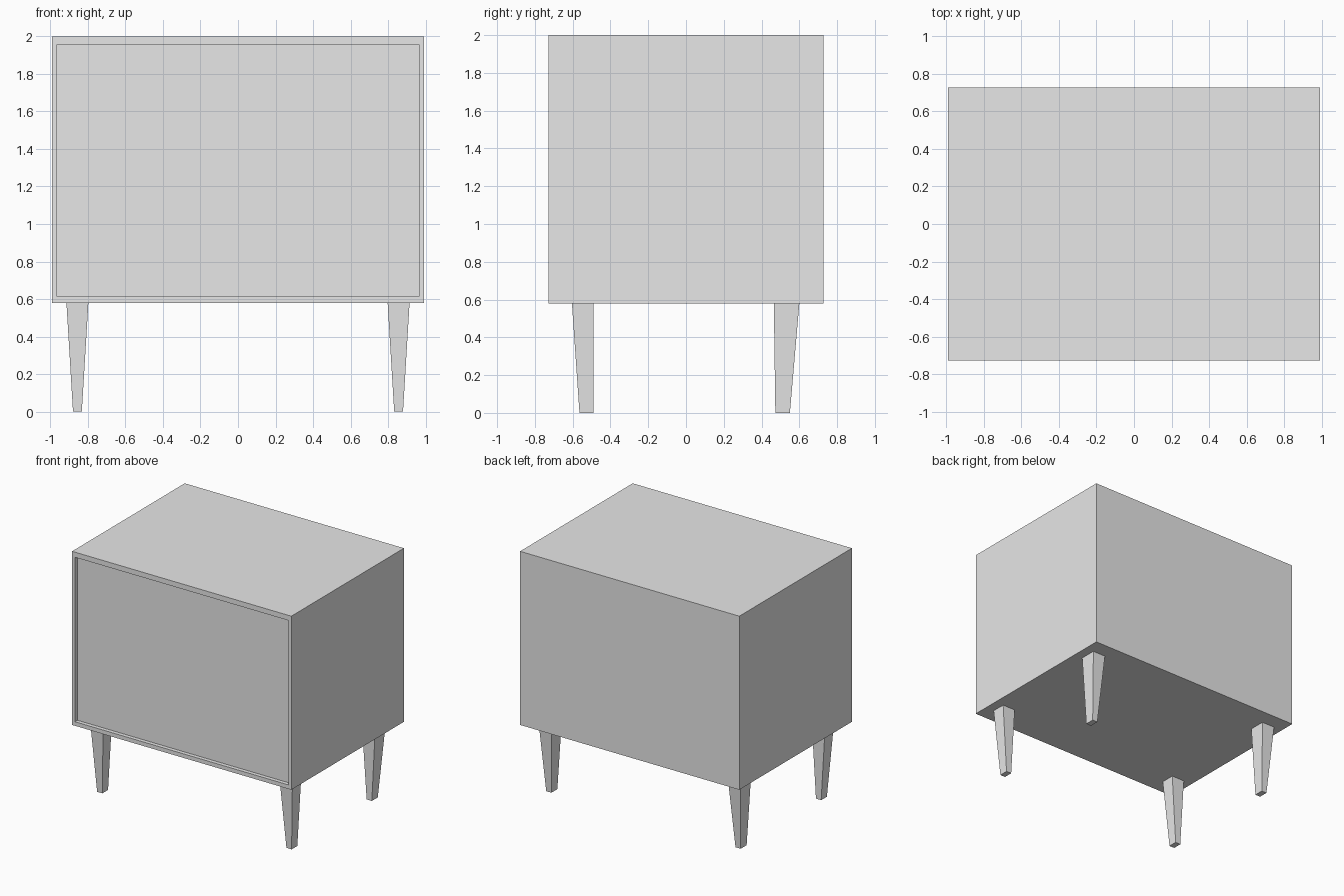
import bpy, bmesh
from mathutils import Vector

cube = bpy.data.objects.get("Cube")
if cube:
    bpy.data.objects.remove(cube)

grey = bpy.data.materials.new("light_grey")
grey.use_nodes = True
grey.diffuse_color = (0.8, 0.8, 0.8, 1)
grey.node_tree.nodes["Principled BSDF"].inputs["Base Color"].default_value = (0.8, 0.8, 0.8, 1)


def add_object(name, bm):
    bmesh.ops.recalc_face_normals(bm, faces=bm.faces)
    mesh = bpy.data.meshes.new(name)
    bm.to_mesh(mesh)
    bm.free()
    mesh.materials.append(grey)
    obj = bpy.data.objects.new(name, mesh)
    bpy.context.collection.objects.link(obj)
    return obj


def tapered_box(bottom, top, z0, z1):
    """Box between two (x0, x1, y0, y1) rectangles."""
    bm = bmesh.new()
    bmesh.ops.create_cube(bm, size=2)
    for v in bm.verts:
        x0, x1, y0, y1 = top if v.co.z > 0 else bottom
        v.co = Vector((x1 if v.co.x > 0 else x0,
                       y1 if v.co.y > 0 else y0,
                       z1 if v.co.z > 0 else z0))
    return bm


# Cabinet body with a rim around the recessed front panel
W, D, BASE, TOP = 0.992, 0.728, 0.58, 2.0
rect = (-W, W, -D, D)
body = tapered_box(rect, rect, BASE, TOP)
body.normal_update()
front = min(body.faces, key=lambda f: f.calc_center_median().y)
bmesh.ops.inset_region(body, faces=[front], thickness=0.027, use_even_offset=True)
middle = (BASE + TOP) / 2
for v in front.verts:
    v.co.z = 1.958 if v.co.z > middle else 0.613
panel = bmesh.ops.extrude_discrete_faces(body, faces=[front])["faces"][0]
bmesh.ops.translate(body, verts=panel.verts, vec=(0, 0.032, 0))
add_object("cabinet_body", body)

# Tapered legs, each pair mirrored across the middle
legs = {
    "front": ((-0.564, -0.490), (-0.604, -0.489)),
    "back": ((0.473, 0.550), (0.465, 0.600)),
}
for place, (foot_y, top_y) in legs.items():
    for side, s in (("left", 1), ("right", -1)):
        foot = (s * 0.833, s * 0.880, *foot_y)
        head = (s * 0.798, s * 0.915, *top_y)
        add_object(f"{place}_{side}_leg", tapered_box(foot, head, 0, BASE))
